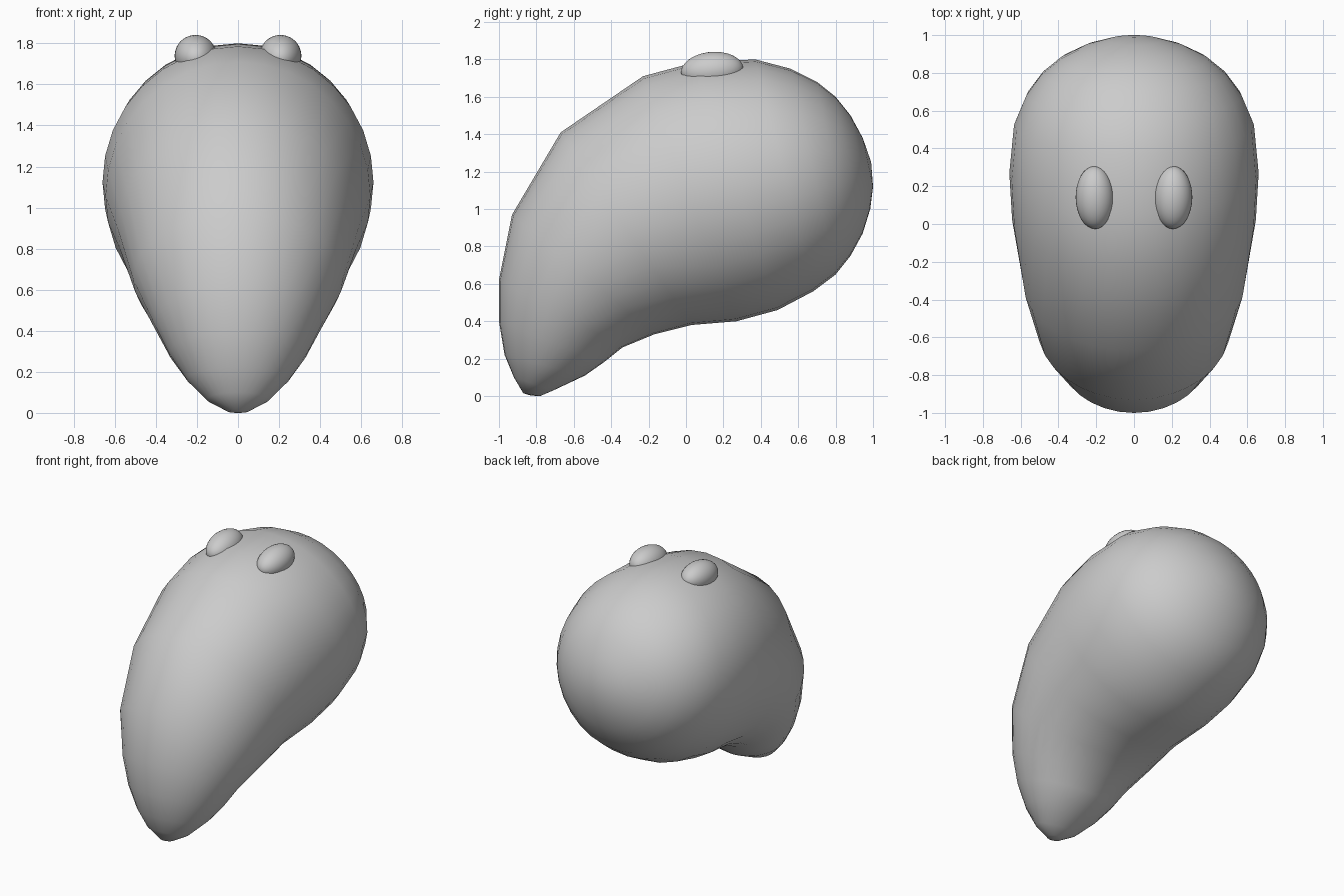
import bpy, bmesh, math
from mathutils import Vector

if "Cube" in bpy.data.objects:
    bpy.data.objects.remove(bpy.data.objects["Cube"])

# Body stations: upper (y, z), lower (y, z), half width
stations = [
    ((-0.87, 0.015), (-0.78, 0.0), 0.05),
    ((-0.92, 0.10), (-0.71, 0.03), 0.15),
    ((-0.97, 0.22), (-0.54, 0.11), 0.25),
    ((-1.00, 0.40), (-0.44, 0.18), 0.335),
    ((-1.00, 0.62), (-0.34, 0.26), 0.41),
    ((-0.93, 0.97), (-0.17, 0.33), 0.51),
    ((-0.67, 1.41), (0.03, 0.38), 0.585),
    ((-0.23, 1.71), (0.27, 0.40), 0.645),
    ((0.05, 1.785), (0.49, 0.46), 0.66),
    ((0.37, 1.80), (0.68, 0.56), 0.635),
    ((0.56, 1.75), (0.80, 0.65), 0.57),
    ((0.70, 1.68), (0.88, 0.75), 0.49),
    ((0.80, 1.60), (0.945, 0.87), 0.39),
    ((0.88, 1.50), (0.985, 1.0), 0.27),
    ((0.945, 1.38), (1.0, 1.12), 0.14),
]
SIDES = 32


def finish(bm, name):
    bmesh.ops.recalc_face_normals(bm, faces=bm.faces)
    for f in bm.faces:
        f.smooth = True
    mesh = bpy.data.meshes.new(name)
    bm.to_mesh(mesh)
    bm.free()
    ob = bpy.data.objects.new(name, mesh)
    bpy.context.collection.objects.link(ob)
    return ob


# Curved teardrop body, lofted through tilted elliptical rings
bm = bmesh.new()
rings = []
for up, low, w in stations:
    u, l = Vector((0, *up)), Vector((0, *low))
    mid, half = (u + l) / 2, (u - l) / 2
    ring = []
    for i in range(SIDES):
        a = 2 * math.pi * i / SIDES
        ring.append(bm.verts.new(mid + half * math.cos(a) + Vector((w * math.sin(a), 0, 0))))
    rings.append(ring)
for r0, r1 in zip(rings, rings[1:]):
    for i in range(SIDES):
        j = (i + 1) % SIDES
        bm.faces.new((r0[i], r0[j], r1[j], r1[i]))
for ring, tip in ((rings[0], (0, -0.83, 0.003)), (rings[-1], (0, 0.99, 1.25))):
    pole = bm.verts.new(tip)
    for i in range(SIDES):
        bm.faces.new((ring[i], ring[(i + 1) % SIDES], pole))
finish(bm, "body")

# Two oval eyes on top
for side, label in ((-1, "left"), (1, "right")):
    bm = bmesh.new()
    bmesh.ops.create_uvsphere(bm, u_segments=32, v_segments=16, radius=1)
    eye = finish(bm, label + "_eye")
    eye.scale = (0.102, 0.167, 0.1)
    eye.location = (side * 0.207, 0.14, 1.74)
    eye.rotation_euler = (math.radians(5), side * math.radians(10), 0)
